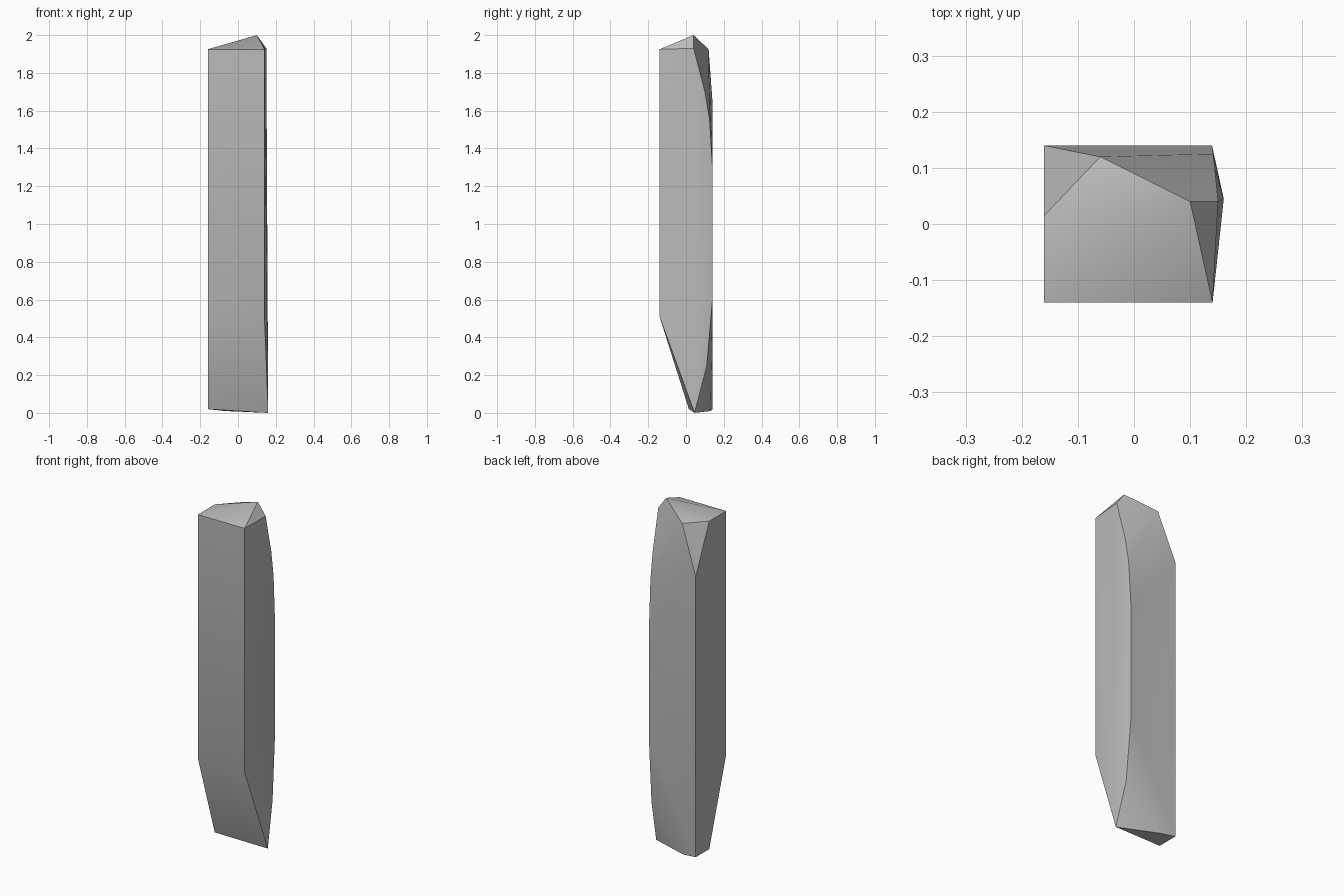
import bpy
import bmesh
from math import radians

cube = bpy.data.objects.get("Cube")
if cube:
    bpy.data.objects.remove(cube, do_unlink=True)

# Single stone colour
stone = bpy.data.materials.new("stone grey")
stone.use_nodes = True
colour = (0.5, 0.5, 0.5, 1)
stone.diffuse_color = colour
stone.node_tree.nodes["Principled BSDF"].inputs["Base Color"].default_value = colour

LEFT, RIGHT, FRONT, BACK = -0.16, 0.14, -0.14, 0.14

# Front corners, upper and lower
corners = [(x, FRONT, z) for x in (LEFT, RIGHT) for z in (0.51, 1.925)]
# Crown: peak, shoulder and chipped back corner
corners += [(0.1, 0.04, 2), (0.15, 0.04, 1.93), (-0.06, 0.12, 1.925),
            (LEFT, 0.015, 1.925), (LEFT, BACK, 1.65)]
# Foot
corners += [(LEFT, 0.015, 0.02), (LEFT, BACK, 0.02),
            (-0.07, 0.13, 0.01), (0.16, 0.045, 0)]
# Bowed back edge
corners += [(0.144, 0.1, 1.7), (0.141, 0.125, 1.55), (0.139, BACK, 1.3),
            (0.139, BACK, 0.6), (0.145, 0.11, 0.25)]

# Chiselled pillar as the hull of its corners
bm = bmesh.new()
for corner in corners:
    bm.verts.new(corner)
hull = bmesh.ops.convex_hull(bm, input=bm.verts)
spare = [v for v in hull["geom_interior"] if isinstance(v, bmesh.types.BMVert)]
bmesh.ops.delete(bm, geom=spare, context="VERTS")
bmesh.ops.dissolve_limit(bm, angle_limit=radians(1), verts=bm.verts, edges=bm.edges)
bmesh.ops.recalc_face_normals(bm, faces=bm.faces)

mesh = bpy.data.meshes.new("stone_pillar")
bm.to_mesh(mesh)
bm.free()
mesh.materials.append(stone)
pillar = bpy.data.objects.new("stone_pillar", mesh)
bpy.context.collection.objects.link(pillar)

# Smooth the shallow bends and keep the crisp chips
bpy.context.view_layer.objects.active = pillar
pillar.select_set(True)
bpy.ops.object.shade_smooth_by_angle(angle=radians(30))
